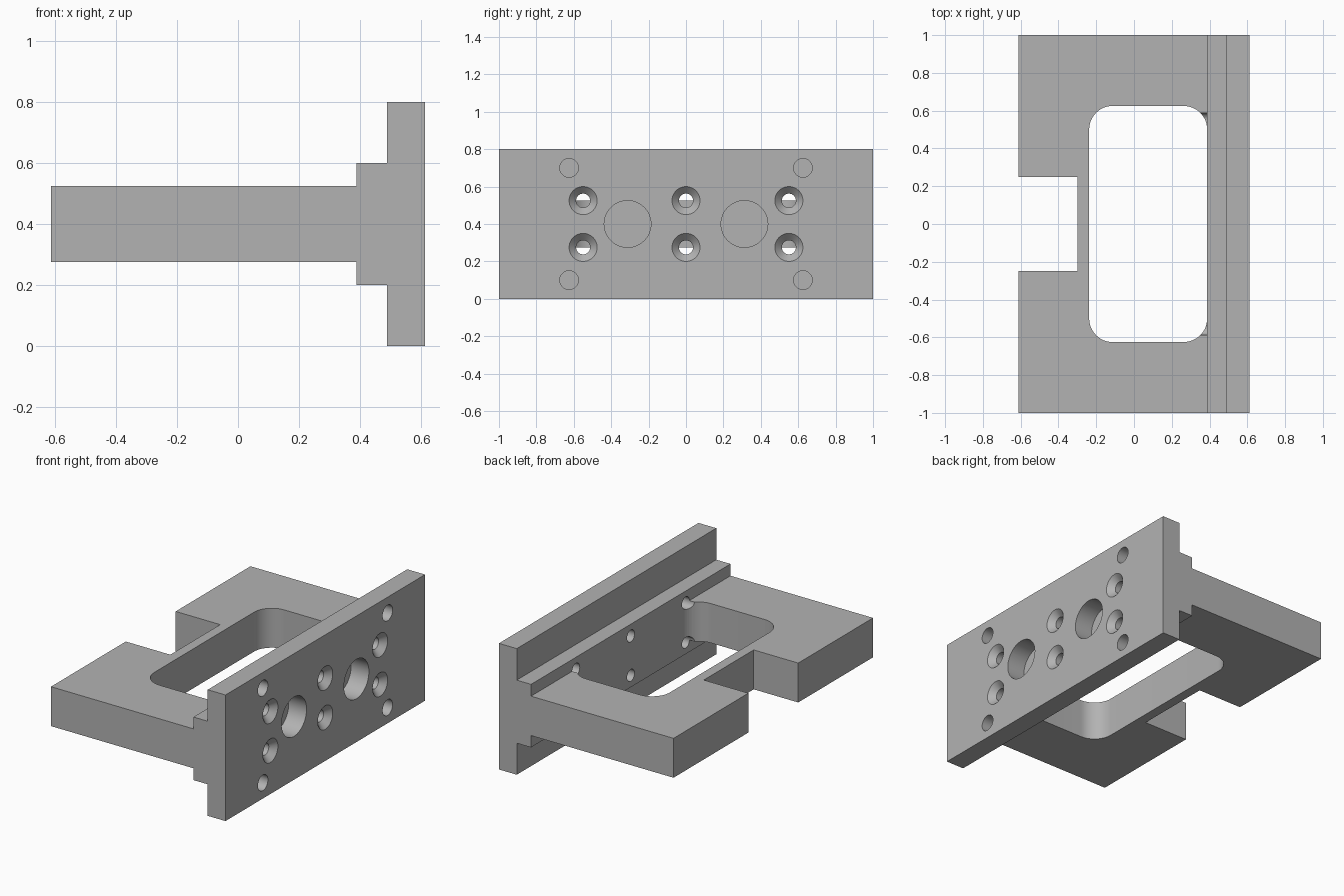
import bpy, bmesh, math
from mathutils import Matrix

if "Cube" in bpy.data.objects:
    bpy.data.objects.remove(bpy.data.objects["Cube"], do_unlink=True)

grey = bpy.data.materials.new("machined grey")
grey.use_nodes = True
colour = (0.45, 0.45, 0.45, 1)
grey.diffuse_color = colour
grey.node_tree.nodes["Principled BSDF"].inputs["Base Color"].default_value = colour


def add_object(name, bm):
    bmesh.ops.recalc_face_normals(bm, faces=bm.faces)
    mesh = bpy.data.meshes.new(name)
    bm.to_mesh(mesh)
    bm.free()
    mesh.materials.append(grey)
    obj = bpy.data.objects.new(name, mesh)
    bpy.context.collection.objects.link(obj)
    return obj


def prism(name, points, direction):
    """Extrude a closed outline along a direction."""
    bm = bmesh.new()
    face = bm.faces.new([bm.verts.new(p) for p in points])
    out = bmesh.ops.extrude_face_region(bm, geom=[face])
    verts = [g for g in out["geom"] if isinstance(g, bmesh.types.BMVert)]
    bmesh.ops.translate(bm, verts=verts, vec=direction)
    return add_object(name, bm)


def drill(name, y, z, steps):
    """Revolve (x, radius) steps about an axis along x."""
    bm = bmesh.new()
    count = 48
    rings = [[bm.verts.new((x, y + r * math.cos(math.tau * i / count),
                            z + r * math.sin(math.tau * i / count)))
              for i in range(count)] for x, r in steps]
    for a, b in zip(rings, rings[1:]):
        for i in range(count):
            j = (i + 1) % count
            bm.faces.new((a[i], a[j], b[j], b[i]))
    bm.faces.new(rings[0])
    bm.faces.new(rings[-1])
    return add_object(name, bm)


# Stepped flange and arm, as one profile extruded across the width
FACE, BACK, STEP, END, MID = 0.6125, 0.4875, 0.3875, -0.6125, 0.4
upper = [(FACE, 0.4), (BACK, 0.4), (BACK, 0.2), (STEP, 0.2), (STEP, 0.125), (END, 0.125)]
outline = upper + [(x, -h) for x, h in reversed(upper)]
bracket = prism("bracket", [(x, -1, MID + h) for x, h in outline], (0, 2, 0))

# Rounded window
cutters = []
left, half, radius = -0.2375, 0.625, 0.125
corners = [(STEP - radius, half - radius), (left + radius, half - radius),
           (left + radius, radius - half), (STEP - radius, radius - half)]
window = []
for k, (cx, cy) in enumerate(corners):
    for i in range(13):
        a = math.pi / 2 * (k + i / 12)
        window.append((cx + radius * math.cos(a), cy + radius * math.sin(a), 0.1))
cutters.append(prism("window_cutter", window, (0, 0, 0.6)))

# Square notch in the arm's end
notch = [(-1, -0.25, 0), (-0.3, -0.25, 0), (-0.3, 0.25, 0), (-1, 0.25, 0)]
cutters.append(prism("notch_cutter", notch, (0, 0, 0.8)))

# Countersunk screw holes
for y in (-0.55, 0, 0.55):
    for z in (MID - 0.125, MID + 0.125):
        cutters.append(drill("screw_cutter", y, z, [
            (FACE + 0.01, 0.085), (FACE - 0.0375, 0.0375), (0.25, 0.0375)]))

# Blind dowel holes and large bores
for side in (-1, 1):
    for z in (0.1, 0.7):
        cutters.append(drill("dowel_cutter", side * 0.625, z,
                             [(FACE + 0.05, 0.05), (FACE - 0.1, 0.05)]))
    cutters.append(drill("bore_cutter", side * 0.3125, MID,
                         [(FACE + 0.05, 0.125), (FACE - 0.125, 0.125)]))

for cutter in cutters:
    cutter.hide_render = True
    mod = bracket.modifiers.new(cutter.name, "BOOLEAN")
    mod.operation = "DIFFERENCE"
    mod.solver = "EXACT"
    mod.object = cutter

# Bake the cuts, then discard the cutters
bpy.context.view_layer.update()
evaluated = bracket.evaluated_get(bpy.context.evaluated_depsgraph_get())
bracket_mesh = bpy.data.meshes.new_from_object(evaluated)
bracket.modifiers.clear()
bracket.data = bracket_mesh
for cutter in cutters:
    bpy.data.objects.remove(cutter, do_unlink=True)
bracket_mesh.materials.clear()
bracket_mesh.materials.append(grey)
for polygon in bracket_mesh.polygons:
    polygon.material_index = 0

bpy.ops.object.select_all(action="DESELECT")
bracket.select_set(True)
bpy.context.view_layer.objects.active = bracket
bpy.ops.object.shade_smooth_by_angle(angle=math.radians(30))
